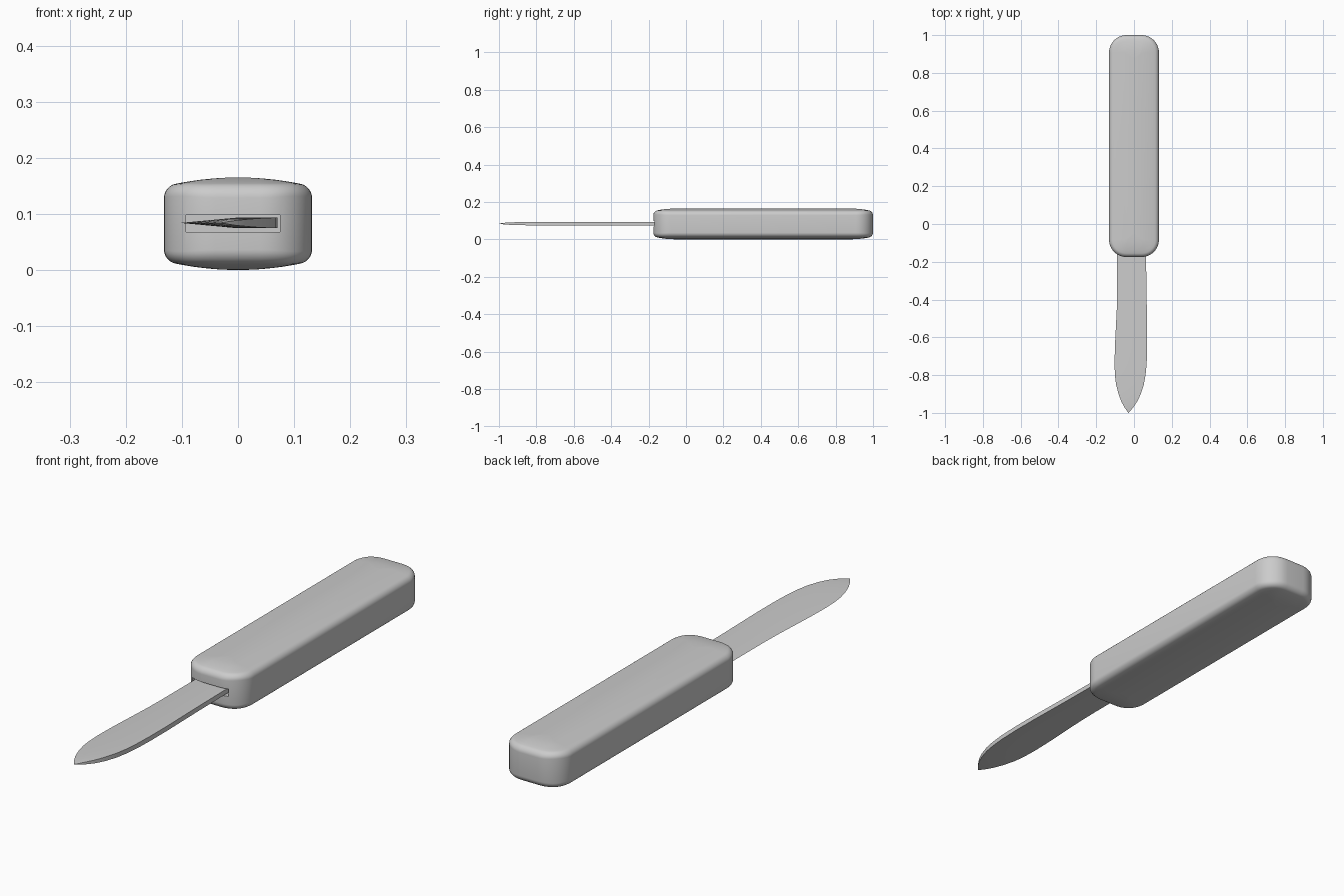
import bpy, bmesh, math

cube = bpy.data.objects.get("Cube")
if cube:
    bpy.data.objects.remove(cube, do_unlink=True)

grey = bpy.data.materials.new("plain grey")
grey.use_nodes = True
colour = (0.6, 0.6, 0.6, 1)
grey.diffuse_color = colour
grey.node_tree.nodes["Principled BSDF"].inputs["Base Color"].default_value = colour


def make_object(name, bm):
    bmesh.ops.recalc_face_normals(bm, faces=bm.faces)
    mesh = bpy.data.meshes.new(name)
    bm.to_mesh(mesh)
    bm.free()
    mesh.materials.append(grey)
    obj = bpy.data.objects.new(name, mesh)
    bpy.context.collection.objects.link(obj)
    return obj


def smooth(obj, angle):
    bpy.ops.object.select_all(action='DESELECT')
    obj.select_set(True)
    bpy.context.view_layer.objects.active = obj
    bpy.ops.object.shade_smooth_by_angle(angle=math.radians(angle))


def loft(bm, rings):
    """Join closed rings of equal length and cap both ends."""
    rings = [[bm.verts.new(p) for p in ring] for ring in rings]
    n = len(rings[0])
    for a, b in zip(rings, rings[1:]):
        for i in range(n):
            j = (i + 1) % n
            bm.faces.new((a[i], a[j], b[j], b[i]))
    bm.faces.new(rings[0])
    bm.faces.new(rings[-1])


# Handle: stacked rounded rectangles with crowned top and bottom
HALF_W, Y_MIN, Y_MAX, MID_Z = 0.132, -0.175, 1.0, 0.0825
HALF_L, MID_Y = (Y_MAX - Y_MIN) / 2, (Y_MAX + Y_MIN) / 2
CORNER, EDGE, STEPS = 0.092, 0.02, 10


def outline(inset):
    r = max(CORNER - inset, 0.004)
    cx, cy = HALF_W - inset - r, HALF_L - inset - r
    points = []
    for k, (sx, sy) in enumerate([(1, 1), (-1, 1), (-1, -1), (1, -1)]):
        for i in range(STEPS + 1):
            a = math.pi / 2 * (k + i / STEPS)
            points.append((sx * cx + r * math.cos(a), sy * cy + r * math.sin(a)))
    return points


def half_height(x, y, inset):
    side = (x / HALF_W) ** 2
    end = max(0, 1 - (HALF_L - abs(y)) / 0.1) ** 2
    drop = 0.016 * (1 - (1 - side) * (1 - end))
    t = max(0, 1 - inset / EDGE)
    return MID_Z - drop - EDGE * (1 - math.sqrt(1 - t * t))


def handle_ring(inset, sign):
    return [(x, y + MID_Y, MID_Z + sign * half_height(x, y, inset))
            for x, y in outline(inset)]


insets = [EDGE * (1 - math.cos(math.pi / 12 * i)) for i in range(7)]
insets += [0.035, 0.05, 0.065, 0.08, 0.1, 0.122]
bm = bmesh.new()
loft(bm, [handle_ring(d, -1) for d in reversed(insets)] +
     [handle_ring(d, 1) for d in insets])
handle = make_object("handle", bm)

# Blade slot cut into the front of the handle
bm = bmesh.new()
bmesh.ops.create_cube(bm, size=1)
for v in bm.verts:
    v.co = (-0.009 + v.co.x * 0.168, -0.05 + v.co.y * 0.4, 0.083 + v.co.z * 0.03)
cutter = make_object("slot_cutter", bm)
cutter.hide_render = True
cut = handle.modifiers.new("slot", 'BOOLEAN')
cut.operation, cut.solver, cut.object = 'DIFFERENCE', 'EXACT', cutter
bpy.ops.object.select_all(action='DESELECT')
handle.select_set(True)
bpy.context.view_layer.objects.active = handle
bpy.ops.object.modifier_apply(modifier=cut.name)
bpy.data.objects.remove(cutter, do_unlink=True)
smooth(handle, 40)

# Blade: wedge sections (y, sharp edge x, spine x, half thickness)
sections = [
    (0.15, -0.088, 0.064, 0.0095), (-0.18, -0.089, 0.064, 0.0095),
    (-0.35, -0.089, 0.066, 0.0095), (-0.45, -0.091, 0.068, 0.0095),
    (-0.55, -0.096, 0.070, 0.0095), (-0.65, -0.101, 0.070, 0.0095),
    (-0.74, -0.103, 0.067, 0.0095), (-0.80, -0.101, 0.061, 0.0092),
    (-0.85, -0.095, 0.052, 0.0088), (-0.90, -0.082, 0.036, 0.0080),
    (-0.94, -0.067, 0.017, 0.0065), (-0.97, -0.051, -0.003, 0.0045),
    (-0.99, -0.037, -0.020, 0.0018), (-1.0, -0.030, -0.0295, 0.0003),
]
BLADE_Z = 0.084
rings = []
for y, edge, spine, t in sections:
    body = edge + (spine - edge) * 0.6
    rings.append([(edge, y, BLADE_Z), (body, y, BLADE_Z - t), (spine, y, BLADE_Z - t),
                  (spine, y, BLADE_Z + t), (body, y, BLADE_Z + t)])
bm = bmesh.new()
loft(bm, rings)
blade = make_object("blade", bm)
smooth(blade, 30)
